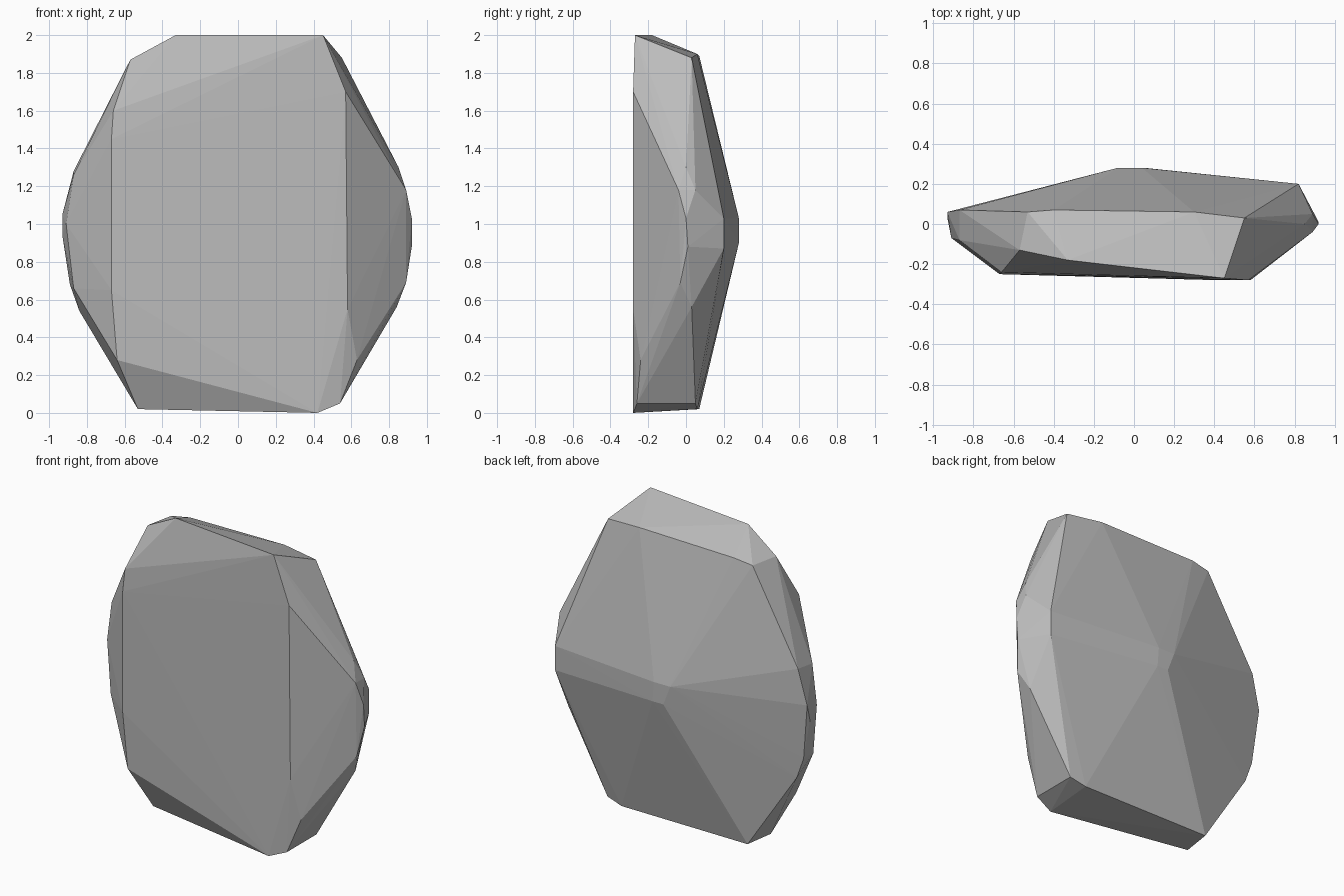
import bpy
import bmesh
from mathutils import Vector

CENTIMETRE = 0.01

# Drop the default object if the scene carries it
default_object = bpy.data.objects.get("Cube")
if default_object:
    bpy.data.objects.remove(default_object, do_unlink=True)


def make_material(name, grey):
    """Create one plain flat material."""
    colour = (grey, grey, grey, 1.0)
    material = bpy.data.materials.new(name)
    material.use_nodes = True
    material.diffuse_color = colour
    shader = material.node_tree.nodes["Principled BSDF"]
    shader.inputs["Base Color"].default_value = colour
    shader.inputs["Roughness"].default_value = 0.9
    return material


def build_hull(name, corner_groups, material):
    """Wrap the corner points in a convex, flat-shaded stone."""
    mesh = bpy.data.meshes.new(name)
    bm = bmesh.new()
    for corners in corner_groups.values():
        for corner in corners:
            bm.verts.new(Vector(corner) * CENTIMETRE)
    hull = bmesh.ops.convex_hull(bm, input=bm.verts[:], use_existing_faces=False)
    leftovers = set(hull["geom_interior"]) | set(hull["geom_unused"])
    inner_verts = [item for item in leftovers if isinstance(item, bmesh.types.BMVert)]
    bmesh.ops.delete(bm, geom=inner_verts, context="VERTS")
    bmesh.ops.recalc_face_normals(bm, faces=bm.faces[:])
    for face in bm.faces:
        face.smooth = False
    bm.to_mesh(mesh)
    bm.free()
    mesh.materials.append(material)
    stone = bpy.data.objects.new(name, mesh)
    bpy.context.collection.objects.link(stone)
    return stone


# Chiselled corners of the slab, grouped by the side they shape
corner_groups = {
    # Broad, nearly flat front
    "front_left_edge": [(57, -28, 170), (58, -28, 55), (63, -24, 28)],
    "front_right_edge": [(-66, -24, 160), (-67, -25, 145), (-67, -25, 65), (-64, -24, 28)],
    # Sloping crown
    "crown_front": [(-33, -18, 200), (45, -27, 200), (-57, -13, 187)],
    "crown_back": [(-53, 6, 187), (-40, 7, 189), (30, 6, 190), (55, 3, 188)],
    # Thick left rim
    "left_ridge": [(82, 20, 103), (82, 20, 87)],
    "left_rim": [(85, 0, 130), (89, 5, 118), (89, -4, 118), (92, 0, 103),
                 (92, 1, 88), (89, -3, 69), (84, 3, 56)],
    # Thin right rim
    "right_rim": [(-87, 7, 128), (-93, 6, 105), (-93, 3, 94), (-91, -7, 100),
                  (-87, -8, 126), (-89, 4, 68), (-87, -9, 66), (-84, 4, 54)],
    # Low peak on the back
    "back_peak": [(-8, 28, 103), (4, 28, 103), (-3, 28, 90), (5, 28, 90)],
    # Narrow base
    "base": [(42, -28, 0), (54, -26, 5), (54, 5, 5), (43, 6, 2),
             (-50, 7, 2), (-53, -13, 2)],
}

stone_grey = make_material("stone_grey", 0.5)
build_hull("stone_slab", corner_groups, stone_grey)
